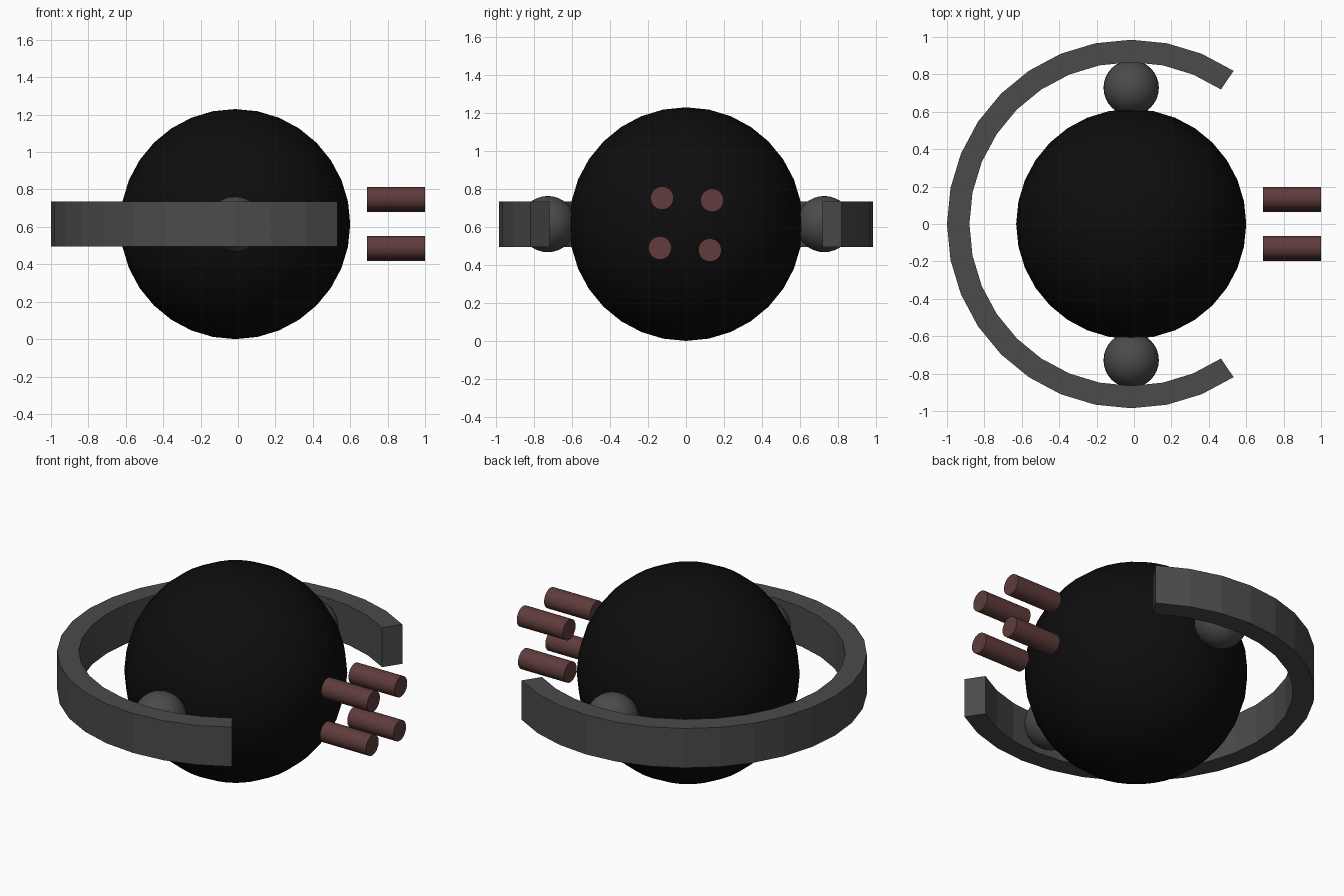
import bpy, bmesh, math

if "Cube" in bpy.data.objects:
    bpy.data.objects.remove(bpy.data.objects["Cube"])

CX, CZ = -0.015, 0.615          # centre of the body
STEP = math.radians(11.25)      # 32 divisions per turn


def material(name, rgb):
    m = bpy.data.materials.new(name)
    m.diffuse_color = (*rgb, 1)
    m.use_nodes = True
    m.node_tree.nodes["Principled BSDF"].inputs["Base Color"].default_value = m.diffuse_color
    return m


black = material("black", (0.004, 0.004, 0.004))
grey = material("dark grey", (0.07, 0.07, 0.07))
maroon = material("dull maroon", (0.115, 0.045, 0.044))


def finish(obj, name, mat, smooth=True):
    obj.name = name
    obj.data.materials.append(mat)
    if smooth:
        bpy.ops.object.shade_smooth_by_angle(angle=math.radians(30))


def ball(name, y, radius, mat):
    bpy.ops.mesh.primitive_uv_sphere_add(segments=32, ring_count=16, radius=radius,
                                         location=(CX, y, CZ))
    finish(bpy.context.object, name, mat)


# Main body and the two side joints
ball("body", 0, 0.615, black)
for side, y in (("front", -0.728), ("back", 0.728)):
    ball(side + "_joint", y, 0.148, grey)

# Open ring: a rectangular section swept round the body, gap facing +x
bm = bmesh.new()
section = [(0.865, -0.12), (0.985, -0.12), (0.985, 0.12), (0.865, 0.12)]
rows = []
for i in range(5, 28):
    a = i * STEP
    rows.append([bm.verts.new((r * math.cos(a), r * math.sin(a), z)) for r, z in section])
for p, q in zip(rows, rows[1:]):
    for k in range(4):
        n = (k + 1) % 4
        bm.faces.new((p[k], p[n], q[n], q[k]))
bm.faces.new(rows[0])
bm.faces.new(rows[-1][::-1])
bmesh.ops.recalc_face_normals(bm, faces=bm.faces)
mesh = bpy.data.meshes.new("ring")
bm.to_mesh(mesh)
bm.free()
ring = bpy.data.objects.new("ring", mesh)
ring.location = (CX, 0, CZ)
bpy.context.collection.objects.link(ring)
finish(ring, "ring", grey, smooth=False)

# Four floating rods in a slightly turned square
for i in range(4):
    a = math.radians(48 - 5 + 3 + 90 * i - 3.5)
    bpy.ops.mesh.primitive_cylinder_add(
        vertices=32, radius=0.061, depth=0.31,
        location=(0.845, 0.186 * math.cos(a), CZ + 0.186 * math.sin(a)),
        rotation=(0, math.pi / 2, 0))
    finish(bpy.context.object, f"rod_{i + 1}", maroon)
